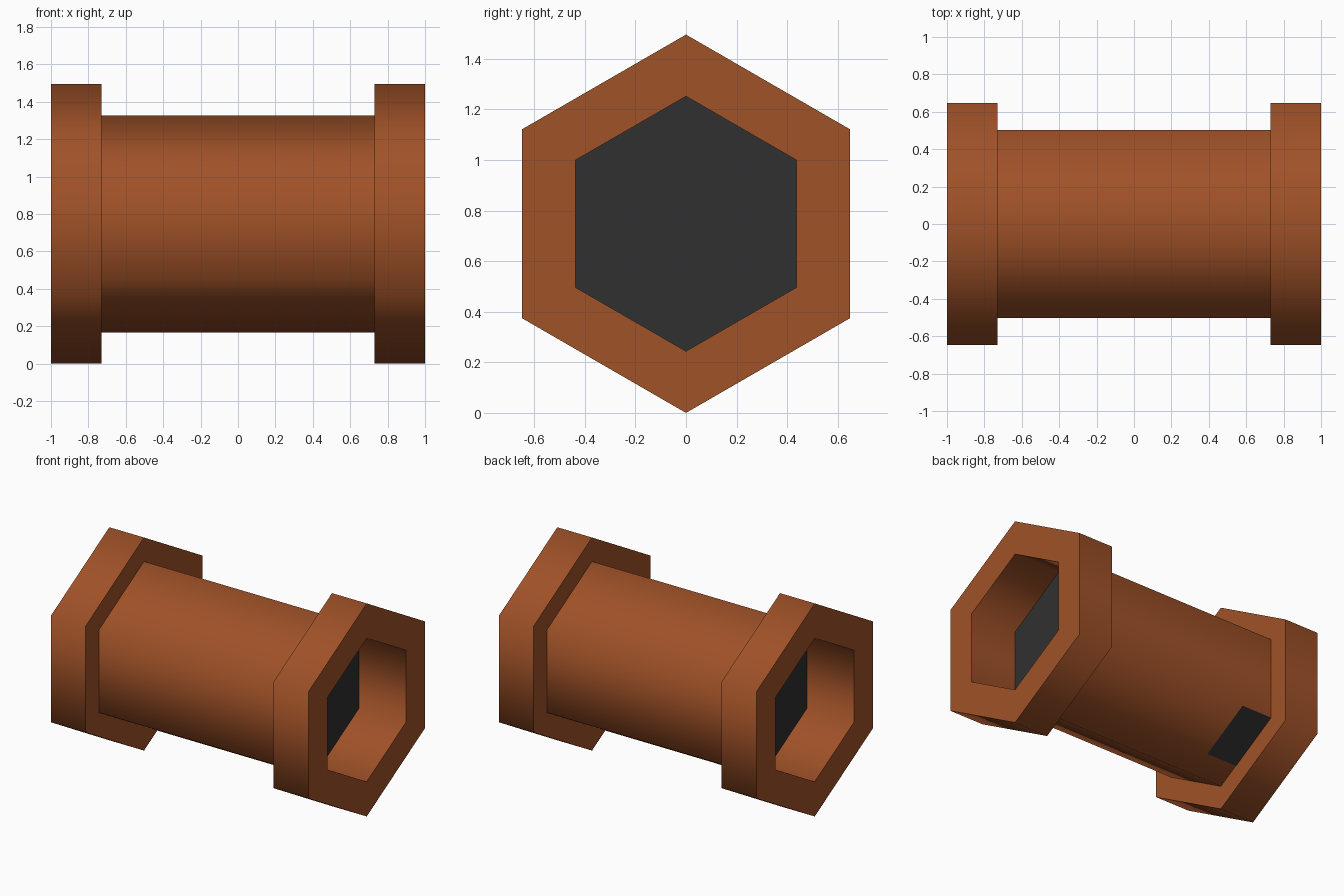
import bpy
import bmesh
import math
from mathutils import Vector

if "Cube" in bpy.data.objects:
    bpy.data.objects.remove(bpy.data.objects["Cube"])

R_FLANGE, R_BODY, R_BORE = 0.748, 0.58, 0.504
X_END, X_FLANGE, X_PLUG = 1.0, 0.73, 0.635
CZ = R_FLANGE


def material(name, rgb):
    m = bpy.data.materials.new(name)
    m.diffuse_color = (*rgb, 1)
    m.use_nodes = True
    m.node_tree.nodes["Principled BSDF"].inputs["Base Color"].default_value = m.diffuse_color
    return m


RUST = material("rust_brown", (0.352, 0.084, 0.021))
DARK = material("dark_grey", (0.030, 0.030, 0.030))


def corner(x, r, i):
    a = math.radians(60 * i + 90)
    return Vector((x, r * math.cos(a), CZ + r * math.sin(a)))


def finish(bm, name, mat):
    me = bpy.data.meshes.new(name)
    bm.to_mesh(me)
    bm.free()
    me.materials.append(mat)
    ob = bpy.data.objects.new(name, me)
    bpy.context.collection.objects.link(ob)
    bpy.ops.object.select_all(action='DESELECT')
    ob.select_set(True)
    bpy.context.view_layer.objects.active = ob
    # round the six sides softly, keep the 90 degree rims sharp
    bpy.ops.object.shade_smooth_by_angle(angle=math.radians(70))
    return ob


def hex_loft(name, profile, mat):
    """Sweep an (x, radius) profile around six sides, pointing up."""
    bm = bmesh.new()
    rings = [[bm.verts.new(corner(x, r, i)) for i in range(6)] for x, r in profile]
    flip = profile[0][0] > profile[-1][0]
    for a, b in zip(rings, rings[1:]):
        for i in range(6):
            j = (i + 1) % 6
            quad = [a[i], a[j], b[j], b[i]]
            bm.faces.new(quad[::-1] if flip else quad)
    return finish(bm, name, mat)


def polygon(name, points, outward, mat):
    bm = bmesh.new()
    f = bm.faces.new([bm.verts.new(p) for p in points])
    f.normal_update()
    if f.normal.dot(outward) < 0:
        f.normal_flip()
    return finish(bm, name, mat)


# Middle tube
hex_loft("pipe_body", [(X_FLANGE, R_BODY), (-X_FLANGE, R_BODY)], RUST)

# Collars with their bores, and the dark plugs inside
for s, side in ((1, "right"), (-1, "left")):
    profile = [(s * X_PLUG, R_BORE), (s * X_END, R_BORE), (s * X_END, R_FLANGE),
               (s * X_FLANGE, R_FLANGE), (s * X_FLANGE, R_BODY)]
    ob = hex_loft(side + "_collar", profile, RUST)
    # face outward from the solid wall: the rim must look along s
    bm = bmesh.new()
    bm.from_mesh(ob.data)
    rim = max(bm.faces, key=lambda f: s * f.calc_center_median().x)
    if rim.normal.x * s < 0:
        bmesh.ops.reverse_faces(bm, faces=bm.faces[:])
    bm.to_mesh(ob.data)
    bm.free()
    polygon(side + "_plug", [corner(s * X_PLUG, R_BORE, i) for i in range(6)],
            Vector((s, 0, 0)), DARK)

# Dark patch under the back side of the tube, beside the left collar
low, side_edge = corner(0, R_BODY, 3), corner(0, R_BODY, 4)
out = Vector((0, 0.5, -math.sqrt(0.75)))
a = side_edge + out * 0.003
b = side_edge.lerp(low, 0.7) + out * 0.003
x0, x1 = Vector((-X_FLANGE, 0, 0)), Vector((-0.49, 0, 0))
polygon("underside_patch", [a + x0, a + x1, b + x1, b + x0], out, DARK)
